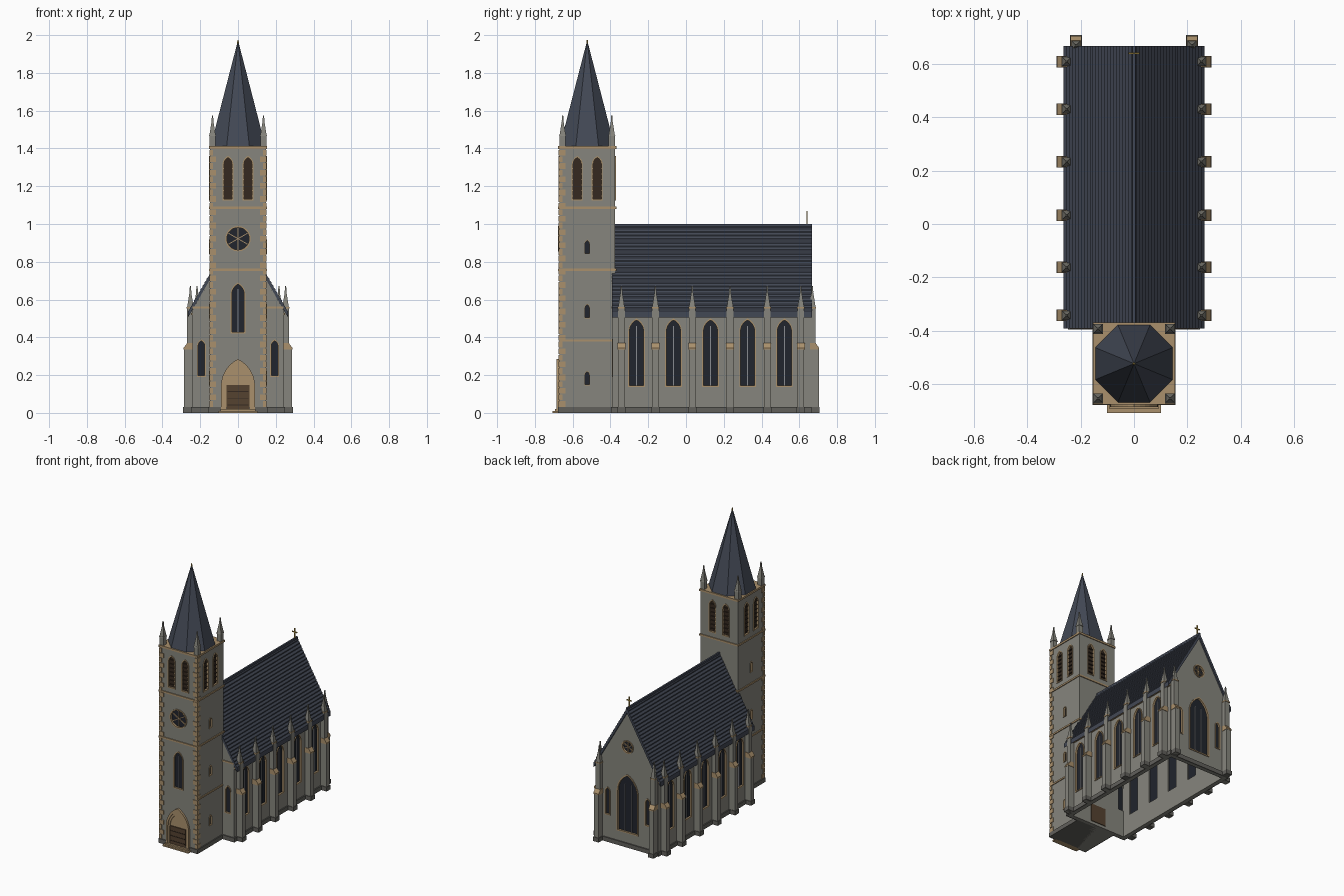
import bpy, bmesh
from math import pi, sin, cos, asin, sqrt, radians
from mathutils import Matrix, Vector

if "Cube" in bpy.data.objects:
    bpy.data.objects.remove(bpy.data.objects["Cube"])

# ---------- materials ----------
def material(name, rgb):
    m = bpy.data.materials.new(name)
    m.diffuse_color = (*rgb, 1)
    m.use_nodes = True
    m.node_tree.nodes["Principled BSDF"].inputs["Base Color"].default_value = m.diffuse_color
    return m

STONE = material("stone", (.24, .235, .205))
DARK = material("plinth_stone", (.12, .117, .105))
TAN = material("sandstone", (.40, .28, .15))
SLATE = material("slate", (.055, .065, .09))
GLASS = material("glass", (.015, .018, .026))
LEAD = material("lead", (.25, .26, .28))
WOOD = material("wood", (.09, .055, .03))
LOUVRE = material("louvre", (.035, .022, .014))
GOLD = material("gold", (.45, .30, .06))

# ---------- helpers: each named part collects geometry in one bmesh ----------
parts = {}

def part(name, mat):
    return parts.setdefault(name, (bmesh.new(), mat))[0]

def prism(name, mat, outline, d0, d1, M=Matrix(), inner=None):
    """Outline in local x/z, extruded along local y; optional inner outline makes a ring."""
    bm = part(name, mat)
    def loop(pts, d):
        return [bm.verts.new(M @ Vector((u, d, v))) for u, v in pts]
    n = len(outline)
    a, b = loop(outline, d0), loop(outline, d1)
    pairs = [(a, b)]
    if inner:
        c, d = loop(inner, d0), loop(inner, d1)
        pairs += [(c, d), (a, c), (b, d)]
    else:
        bm.faces.new(a)
        bm.faces.new(b)
    for p, q in pairs:
        for i in range(n):
            j = (i + 1) % n
            bm.faces.new((p[i], p[j], q[j], q[i]))

def box(name, mat, x0, x1, y0, y1, z0, z1, M=Matrix()):
    prism(name, mat, [(x0, z0), (x1, z0), (x1, z1), (x0, z1)], y0, y1, M)

def cone(name, mat, n, r0, r1, x, y, z0, z1):
    """Frustum with flat sides facing the axes; radii are measured to the flats."""
    k = 1 / cos(pi / n)
    M = Matrix.Translation((x, y, (z0 + z1) / 2)) @ Matrix.Rotation(pi / n, 4, 'Z')
    bmesh.ops.create_cone(part(name, mat), cap_ends=True, segments=n, radius1=r0 * k,
                          radius2=r1 * k, depth=z1 - z0, matrix=M)

def wall(x, y, deg):
    """Wall frame: local -y points out of the wall (0 front, 90 right, 180 back, 270 left)."""
    return Matrix.Translation((x, y, 0)) @ Matrix.Rotation(radians(deg), 4, 'Z')

def arch(w, z0, z1, u=0, seg=7):
    h = min(1.6 * w, .9 * (z1 - z0))
    R = (h * h + w * w) / (2 * w)
    end = asin(min(1, h / R))
    arc = [(w - R + R * cos(end * i / seg), z1 - h + R * sin(end * i / seg)) for i in range(seg)]
    pts = [(w, z0)] + arc + [(0, z1)] + [(-x, z) for x, z in reversed(arc)] + [(-w, z0)]
    return [(x + u, z) for x, z in pts]

def circle(r, z, n=24):
    return [(r * cos(2 * pi * i / n), z + r * sin(2 * pi * i / n)) for i in range(n)]

def window(cut, M, w, z0, z1, u=0, f=.007, mullions=(), louvres=False):
    depth = .04 if cut == "nave_cutter" else .02
    prism(cut, STONE, arch(w - f / 2, z0 + f / 2, z1 - f / 2, u), -.02, depth, M)
    prism("window_frames", TAN, arch(w, z0, z1, u), -.005, .008, M, arch(w - f, z0 + f, z1 - f * 1.3, u))
    prism("belfry_backing" if louvres else "window_glass", LOUVRE if louvres else GLASS,
          arch(w - f / 2, z0 + f / 2, z1 - f / 2, u), .009, .016, M)
    for m in mullions:
        box("mullions", LEAD, u + m - .0025, u + m + .0025, .004, .010, z0 + f, z1 - w * .9, M)
    if louvres:
        for i in range(7):
            z = z0 + .02 + i * (z1 - z0 - .06) / 6
            box("louvres", LOUVRE, u - w + f, u + w - f, .002, .010, z, z + .006, M)

def rose(cut, M, r, z):
    prism(cut, STONE, circle(r - .004, z), -.02, .04 if cut == "nave_cutter" else .02, M)
    prism("window_frames", TAN, circle(r, z), -.006, .008, M, circle(r - .008, z))
    prism("window_glass", GLASS, circle(r - .004, z), .009, .016, M)
    for i in range(3):
        S = M @ Matrix.Translation((0, 0, z)) @ Matrix.Rotation(i * pi / 3, 4, 'Y')
        box("rose_spokes", TAN, -.0022, .0022, .002, .010, .006 - r, r - .006, S)

# ---------- tower ----------
TY, TH = -.523, .148
box("tower", STONE, -TH, TH, TY - TH, TY + TH, 0, 1.41)
box("tower_plinth", DARK, -TH - .007, TH + .007, TY - TH - .007, TY + TH, 0, .03)
for z, t in ((.752, .012), (1.08, .012), (1.398, .014)):
    e = TH + .006
    box("string_courses", TAN, -e, e, TY - e, TY + e, z, z + t)
for s in (-1, 1):
    box("string_courses", TAN, s * TH, s * (TH + .006), TY - TH, TY + TH, .378, .389)
    # quoins on the front corners
    for i in range(39):
        lx, ly = (.036, .02) if i % 2 else (.02, .036)
        z = .032 + i * .035
        box("quoins", TAN, s * (TH + .004 - lx), s * (TH + .004), TY - TH - .004,
            TY - TH - .004 + ly, z, z + .03)
    # corner pinnacles
    for t in (-1, 1):
        x, y = s * .135, TY + t * .13
        cone("tower_pinnacles", STONE, 4, .016, .016, x, y, 1.41, 1.465)
        cone("tower_pinnacles", STONE, 4, .019, .017, x, y, 1.465, 1.473)
        cone("tower_pinnacles", STONE, 4, .016, .002, x, y, 1.473, 1.56)
        cone("tower_pinnacles", STONE, 4, .005, .003, x, y, 1.545, 1.575)
cone("spire", SLATE, 8, .146, .002, 0, TY, 1.408, 1.965)
cone("spire_finial", GOLD, 8, .005, .003, 0, TY, 1.955, 1.975)

sides = [wall(0, TY - TH, 0), wall(TH, TY, 90), wall(0, TY + TH, 180), wall(-TH, TY, 270)]
for M in sides:
    for u in (-.053, .053):
        window("tower_cutter", M, .029, 1.125, 1.36, u, louvres=True)
for M in (sides[1], sides[3]):
    for z in (.145, .50, .84):
        window("tower_cutter", M, .015, z, z + .077, f=.004)
window("tower_cutter", sides[0], .039, .42, .69, mullions=(0,))
rose("tower_cutter", sides[0], .067, .922)

# ---------- portal, door and steps ----------
F = sides[0]
prism("portal", TAN, arch(.09, 0, .285), -.014, .004, F, arch(.076, 0, .262))
prism("portal", TAN, arch(.077, 0, .264), -.008, .004, F, arch(.064, 0, .242))
prism("portal", TAN, arch(.065, 0, .244), -.002, .004, F)
box("door", WOOD, -.06, .06, -.008, .002, .02, .147, F)
for i in range(3):
    z = .04 + .035 * i
    box("door_straps", LOUVRE, -.056, .056, -.010, -.004, z, z + .005, F)
box("steps", TAN, -.102, .102, -.036, 0, 0, .010, F)
box("steps", TAN, -.092, .092, -.022, 0, .010, .02, F)
box("inner_door", WOOD, -.06, .06, -.366, -.358, .02, .147)

# ---------- nave: hollow, open below ----------
W, Y0, Y1 = .24, -.388, .657
prism("nave", STONE, [(-W, 0), (W, 0), (W, .547), (0, .965), (-W, .547)], Y0, Y1)
V = W - .025
prism("nave_hollow", STONE, [(-V, -.1), (V, -.1), (V, .56), (0, .935), (-V, .56)], Y0 + .025, Y1 - .025)
FLAT = Matrix(((1, 0, 0, 0), (0, 0, 1, 0), (0, 1, 0, 0), (0, 0, 0, 1)))
def rect(x, y0, y1):
    return [(-x, y0), (x, y0), (x, y1), (-x, y1)]
prism("nave_plinth", DARK, rect(W + .008, Y0 - .008, Y1 + .008), 0, .03, FLAT,
      rect(W - .005, Y0 + .005, Y1 - .005))

# roof with overlapping slate courses
N, EX = 24, .265
top = []
for k in range(N):
    xa, xb = EX * (1 - k / N), EX * (1 - (k + 1) / N)
    top += [(xa, 1.0 - 1.742 * xa), (xb, .993 - 1.742 * xb)]
under = [(EX, .505), (0, .962), (-EX, .505)]
prism("nave_roof", SLATE, top + [(-x, z) for x, z in reversed(top[:-1])] + under[::-1], -.392, .667)
box("roof_ridge", SLATE, -.006, .006, -.392, .667, .985, 1.0)

# ridge cross
box("ridge_cross", GOLD, -.003, .003, .637, .643, .99, 1.068)
box("ridge_cross", GOLD, -.02, .02, .637, .643, 1.038, 1.045)

# nave windows and cornices
for x, deg in ((W, 90), (-W, 270)):
    M = wall(x, 0, deg)
    s = 1 if x > 0 else -1
    for y in (-.262, -.066, .13, .326, .521):
        window("nave_cutter", M, .044, .138, .50, s * y, mullions=(0,))
    box("cornices", TAN, x, x + s * .009, Y0, Y1, .518, .53)
    box("cornices", TAN, s * .145, x, Y0 - .006, Y0, .552, .563)
    window("nave_cutter", wall(0, Y0, 0), .024, .19, .39, s * .194)
back = wall(0, Y1, 180)
window("nave_cutter", back, .085, .10, .52, f=.009, mullions=(-.026, .026))
for u in (-.158, .158):
    window("nave_cutter", back, .022, .19, .39, u)
rose("nave_cutter", back, .046, .715)

# ---------- buttresses with pinnacles ----------
def buttress(M):
    prism("buttresses", STONE, [(-.01, 0), (.046, 0), (.046, .34), (.029, .365), (.029, .556), (-.01, .556)],
          -.018, .018, M)
    prism("buttress_caps", TAN, [(0, .335), (.048, .335), (.048, .344), (.029, .370), (0, .370)],
          -.021, .021, M)
    prism("buttress_plinths", DARK, [(0, 0), (.05, 0), (.05, .03), (0, .03)], -.022, .022, M)
    prism("buttress_caps", TAN, [(-.008, .552), (.032, .552), (.032, .56), (-.008, .56)], -.02, .02, M)
    x, y, _ = M @ Vector((.012, 0, 0))
    cone("buttress_pinnacles", STONE, 4, .017, .002, x, y, .56, .655)
    cone("buttress_pinnacles", STONE, 4, .005, .003, x, y, .64, .672)

for s in (-1, 1):
    for y in (-.342, -.162, .033, .233, .43, .608):
        buttress(Matrix.Translation((s * W, y, 0)) @ Matrix.Diagonal((s, 1, 1, 1)))
    buttress(wall(s * .217, Y1, 90))

# ---------- turn parts into objects ----------
objs = {}
for name, (bm, mat) in parts.items():
    bmesh.ops.recalc_face_normals(bm, faces=bm.faces)
    me = bpy.data.meshes.new(name)
    bm.to_mesh(me)
    bm.free()
    me.materials.append(mat)
    objs[name] = bpy.data.objects.new(name, me)
    bpy.context.collection.objects.link(objs[name])

# cut the interior and the window openings
def carve(target, *cutters):
    ob = objs[target]
    for c in cutters:
        mod = ob.modifiers.new(c, 'BOOLEAN')
        mod.operation, mod.solver, mod.object = 'DIFFERENCE', 'EXACT', objs[c]
    dg = bpy.context.evaluated_depsgraph_get()
    me = bpy.data.meshes.new_from_object(ob.evaluated_get(dg))
    ob.modifiers.clear()
    ob.data = me
    for c in cutters:
        bpy.data.objects.remove(objs.pop(c))

carve("nave", "nave_hollow", "nave_cutter")
carve("tower", "tower_cutter")
